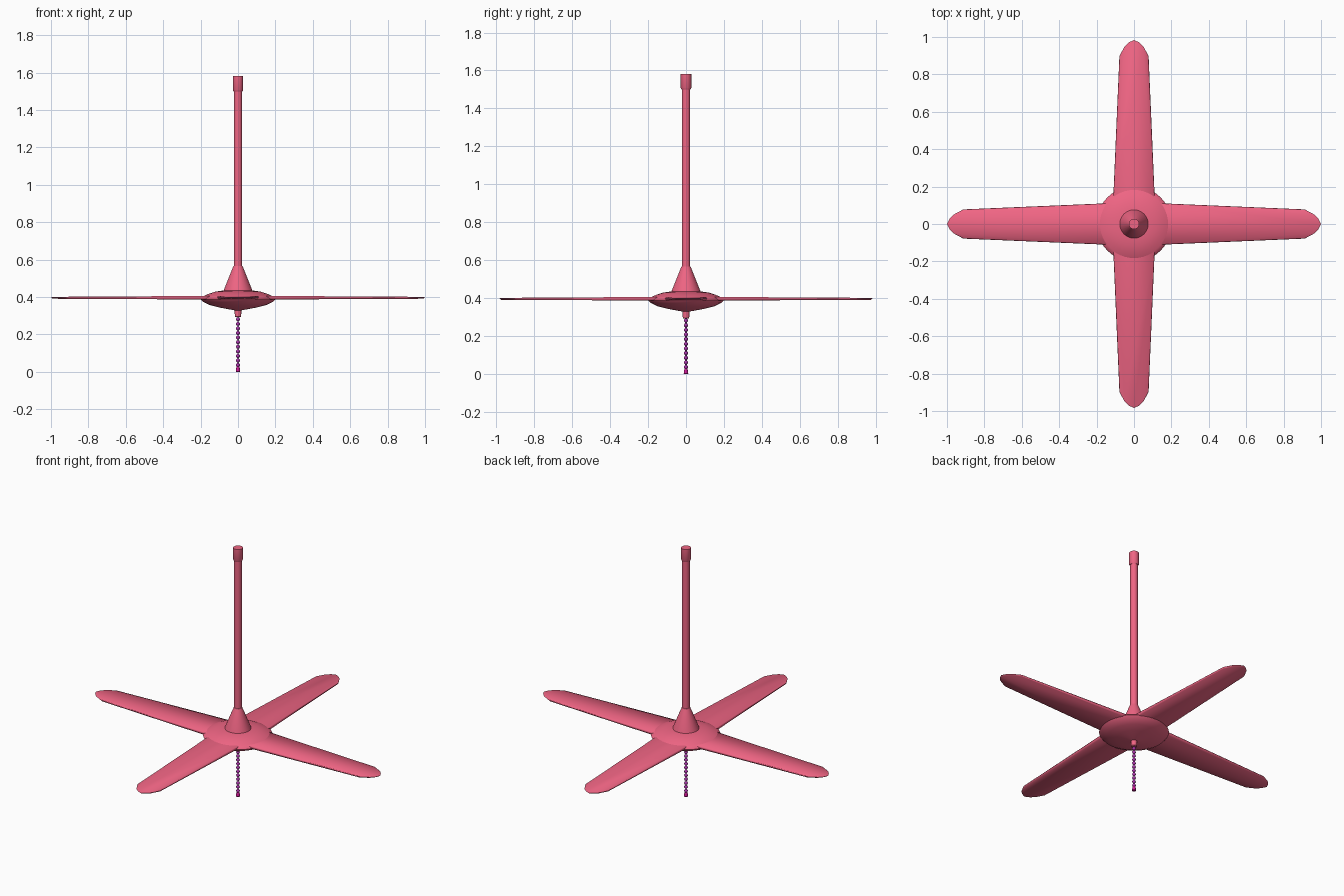
import bpy, bmesh, math
from mathutils import Matrix

if "Cube" in bpy.data.objects:
    bpy.data.objects.remove(bpy.data.objects["Cube"])


def material(name, color):
    m = bpy.data.materials.new(name)
    m.diffuse_color = (*color, 1)
    m.use_nodes = True
    m.node_tree.nodes["Principled BSDF"].inputs["Base Color"].default_value = m.diffuse_color
    return m


PINK = material("pink", (0.87, 0.13, 0.23))
PURPLE = material("purple", (0.42, 0.035, 0.42))
MAGENTA = material("magenta", (0.62, 0.008, 0.30))


def finish(name, bm, mat, angle=35):
    bmesh.ops.recalc_face_normals(bm, faces=bm.faces)
    me = bpy.data.meshes.new(name)
    bm.to_mesh(me)
    bm.free()
    me.materials.append(mat)
    ob = bpy.data.objects.new(name, me)
    bpy.context.collection.objects.link(ob)
    bpy.ops.object.select_all(action='DESELECT')
    ob.select_set(True)
    bpy.context.view_layer.objects.active = ob
    bpy.ops.object.shade_smooth_by_angle(angle=math.radians(angle))
    return ob


def lathe(name, profile, mat, sides=32):
    """Spin (radius, z) points around the z axis and cap both ends."""
    bm = bmesh.new()
    rings = [[bm.verts.new((r * math.cos(2 * math.pi * i / sides),
                            r * math.sin(2 * math.pi * i / sides), z))
              for i in range(sides)] for r, z in profile]
    for a, b in zip(rings, rings[1:]):
        for i in range(sides):
            j = (i + 1) % sides
            bm.faces.new((a[i], a[j], b[j], b[i]))
    bm.faces.new(rings[0])
    bm.faces.new(rings[-1])
    return finish(name, bm, mat)


# Motor housing, with the small switch stem underneath
lathe("motor_housing", [(0.014, 0.292), (0.017, 0.296), (0.018, 0.329), (0.03, 0.331),
                        (0.10, 0.344), (0.15, 0.357), (0.188, 0.375), (0.201, 0.390),
                        (0.196, 0.399), (0.18, 0.407), (0.155, 0.418), (0.12, 0.429),
                        (0.07, 0.436)], PINK, 48)
# Cone cover, down rod and ceiling cap
lathe("rod_cover", [(0.077, 0.430), (0.075, 0.440), (0.024, 0.567)], PINK)
lathe("down_rod", [(0.022, 0.55), (0.022, 1.51)], PINK, 24)
lathe("ceiling_cap", [(0.024, 1.50), (0.028, 1.507), (0.028, 1.582)], PINK, 24)

# Four tapered blades with faceted tips that thin out at the edge
HALF = [(0.05, 0.116), (0.16, 0.110), (0.91, 0.078), (0.962, 0.05), (0.985, 0.025)]
OUTLINE = HALF + [(0.997, 0)] + [(x, -y) for x, y in reversed(HALF)]


def blade(name, angle, length):
    bm = bmesh.new()

    def loop(z, tip_z, inset):
        return [bm.verts.new((x - inset * (x > 0.9), y * (1 - inset * 5),
                              0.396 + z + (tip_z - z) * x)) for x, y in OUTLINE]
    loops = [loop(-0.010, -0.005, 0.01), loop(0.003, 0.002, 0), loop(0.011, 0.005, 0.006)]
    n = len(OUTLINE)
    for a, b in zip(loops, loops[1:]):
        for i in range(n):
            j = (i + 1) % n
            bm.faces.new((a[i], a[j], b[j], b[i]))
    bm.faces.new(loops[0])
    bm.faces.new(loops[-1])
    bm.transform(Matrix.Rotation(angle, 4, 'Z') @ Matrix.Diagonal((length, 1, 1, 1)))
    finish(name, bm, PINK, 70)


for k in range(4):
    blade(f"blade_{k + 1}", k * math.pi / 2, 1.003 if k % 2 == 0 else 0.987)

# Pull chain of small beads on a thin cord
bm = bmesh.new()
for i in range(11):
    bmesh.ops.create_uvsphere(bm, u_segments=12, v_segments=8, radius=0.0108,
                              matrix=Matrix.Translation((0, 0, 0.281 - 0.0245 * i)))
finish("chain_beads", bm, PURPLE, 60)
lathe("chain_cord", [(0.004, 0.02), (0.004, 0.295)], PURPLE, 8)
# Bell-shaped pull at the end of the chain
lathe("chain_pull", [(0.010, 0), (0.012, 0.003), (0.011, 0.012), (0.008, 0.028), (0.005, 0.036)],
      MAGENTA, 16)
